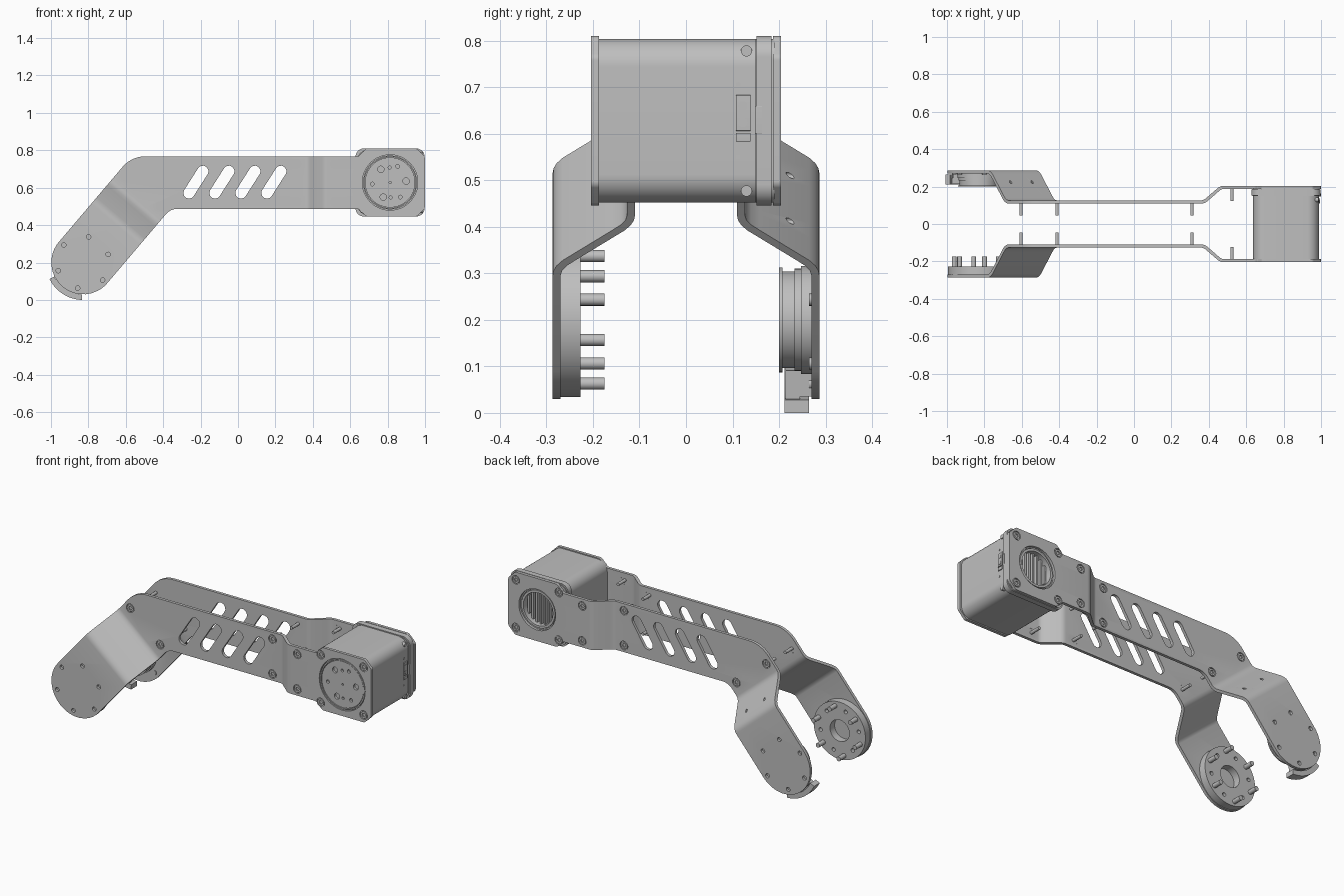
import bpy, bmesh
from math import sin, cos, pi, radians, degrees, atan2
from mathutils import Vector

if "Cube" in bpy.data.objects:
    bpy.data.objects.remove(bpy.data.objects["Cube"])

grey = bpy.data.materials.new("machined grey")
grey.use_nodes = True
grey.diffuse_color = (0.52, 0.52, 0.52, 1)
grey.node_tree.nodes["Principled BSDF"].inputs["Base Color"].default_value = grey.diffuse_color
parts = []

# Key positions in the x-z plane
JOINT = Vector((-0.828, 0.2))
ALONG = Vector((0.648, 0.762))
ACROSS = Vector((0.762, -0.648))
MOTOR = Vector((0.813, 0.628))
THICK = 0.017


# ---- outline helpers ----
def arc(c, r, a0, a1, n):
    return [Vector((c[0] + r * cos(radians(a0 + (a1 - a0) * i / n)),
                    c[1] + r * sin(radians(a0 + (a1 - a0) * i / n)))) for i in range(n + 1)]


def circle(c, r, n=32):
    return arc(c, r, 0, 360, n)[:-1]


def around(c, r, angles):
    return [Vector(c) + r * Vector((cos(radians(a)), sin(radians(a)))) for a in angles]


def fillet(corners, n=8):
    """Round each (x, z, radius) corner of a polygon."""
    out = []
    for i, (x, z, r) in enumerate(corners):
        p = Vector((x, z))
        a = (Vector(corners[i - 1][:2]) - p).normalized()
        b = (Vector(corners[(i + 1) % len(corners)][:2]) - p).normalized()
        half = a.angle(b) / 2
        d = r * cos(half) / sin(half)
        mid = p + (a + b).normalized() * r / sin(half)
        s, e = p + a * d - mid, p + b * d - mid
        for k in range(n + 1):
            out.append(mid + s.lerp(e, k / n).normalized() * r)
    return out


def rect(x0, x1, z0, z1, r):
    return fillet([(x0, z0, r), (x1, z0, r), (x1, z1, r), (x0, z1, r)])


def slot(c, v, r):
    a = degrees(atan2(v.y, v.x))
    return arc(c + v, r, a - 90, a + 90, 8) + arc(c - v, r, a + 90, a + 270, 8)


def sector(r0, r1, a0, a1):
    return arc(JOINT, r1, a0, a1, 20) + arc(JOINT, r0, a1, a0, 20)


# ---- sheet bending ----
def ramp(t, a, b, c=0.25):
    q = min(max((t - a) / (b - a), 0), 1)
    if q < c:
        return q * q / (2 * c * (1 - c))
    if q > 1 - c:
        return 1 - (1 - q) ** 2 / (2 * c * (1 - c))
    return (q - c / 2) / (1 - c)


LEG_BEND, MOTOR_BEND = (0.27, 0.44), (0.36, 0.48)


def sheet_y(p):
    t = (p - JOINT).dot(ALONG)
    return 0.118 + 0.16 * (1 - ramp(t, *LEG_BEND)) + 0.078 * ramp(p.x, *MOTOR_BEND)


def sheet_half(p):
    """Half the sheet thickness measured along y, larger on slopes."""
    h = 0.002
    gx, gz = ((sheet_y(p + d) - sheet_y(p - d)) / (2 * h) for d in (Vector((h, 0)), Vector((0, h))))
    return THICK / 2 * (1 + gx * gx + gz * gz) ** 0.5


# ---- solid builder: filled outline with holes, extruded along y ----
def slab(name, loops, y0, y1, bend_side=0):
    cu = bpy.data.curves.new(name, 'CURVE')
    cu.dimensions, cu.fill_mode = '2D', 'BOTH'
    for loop in loops:
        sp = cu.splines.new('POLY')
        sp.points.add(len(loop) - 1)
        for pt, p in zip(sp.points, loop):
            pt.co = (p[0], p[1], 0, 1)
        sp.use_cyclic_u = True
    tmp = bpy.data.objects.new("outline", cu)
    bpy.context.collection.objects.link(tmp)
    dg = bpy.context.evaluated_depsgraph_get()
    me = bpy.data.meshes.new_from_object(tmp.evaluated_get(dg))
    bpy.data.objects.remove(tmp)
    bm = bmesh.new()
    bm.from_mesh(me)
    bmesh.ops.remove_doubles(bm, verts=bm.verts, dist=1e-5)
    if bend_side:
        for i in (0, .08, .16, .25, .75, .84, .92, 1):
            t = LEG_BEND[0] + i * (LEG_BEND[1] - LEG_BEND[0])
            x = MOTOR_BEND[0] + i * (MOTOR_BEND[1] - MOTOR_BEND[0])
            for co, no in ((JOINT + ALONG * t, ALONG), (Vector((x, 0)), Vector((1, 0)))):
                bmesh.ops.bisect_plane(bm, geom=bm.verts[:] + bm.edges[:] + bm.faces[:],
                                       plane_co=co.to_3d(), plane_no=no.to_3d(), dist=1e-5)
    new = bmesh.ops.extrude_face_region(bm, geom=bm.faces[:])["geom"]
    far = {g for g in new if isinstance(g, bmesh.types.BMVert)}
    for v in bm.verts:
        p = v.co.to_2d()
        y = y1 if v in far else y0
        if bend_side:
            y = bend_side * (sheet_y(p) + sheet_half(p) * (1 if v in far else -1))
        v.co = (p.x, y, p.y)
    bmesh.ops.recalc_face_normals(bm, faces=bm.faces)
    bm.to_mesh(me)
    bm.free()
    me.materials.clear()
    me.materials.append(grey)
    ob = bpy.data.objects.new(name, me)
    bpy.context.collection.objects.link(ob)
    parts.append(ob)


# ---- side plates ----
end = JOINT - ALONG * 0.17
e1, e2 = end - ACROSS * 0.17, end + ACROSS * 0.17
outline = fillet([(e1.x, e1.y, 0.1695), (e2.x, e2.y, 0.1695),
                  (-0.361, 0.487, 0.08), (0.645, 0.487, 0.02), (0.685, 0.446, 0.02),
                  (0.955, 0.446, 0.02), (0.999, 0.49, 0.02), (0.999, 0.766, 0.02),
                  (0.955, 0.81, 0.02), (0.685, 0.81, 0.02), (0.645, 0.768, 0.02),
                  (-0.569, 0.768, 0.16)], 10)
standoffs = [(-0.604, 0.663), (-0.412, 0.503)] + [(x, z) for x in (0.31, 0.524) for z in (0.525, 0.727)]
corners = [(x, z) for x in (0.674, 0.95) for z in (0.488, 0.765)]
bolt_spots = around(JOINT, 0.14, range(18, 378, 60))
holes = [slot(Vector((-0.225 + 0.139 * i, 0.63)), Vector((0.037, 0.058)), 0.03) for i in range(4)]
holes += [circle(p, 0.012, 16) for p in bolt_spots]
holes += [circle(p, 0.025, 24) for p in standoffs + corners]
bend_holes = [circle(JOINT + ALONG * 0.345 + ACROSS * s, 0.007, 12) for s in (-0.073, 0.078)]
slab("front_side_plate", [outline, circle(MOTOR, 0.148, 48)] + holes, 0, 0, -1)
slab("back_side_plate", [outline, circle(MOTOR, 0.118, 48)] + holes + bend_holes, 0, 0, 1)

# ---- countersunk screws and standoffs on both plates ----
for side, word in ((-1, "front"), (1, "back")):
    for p in standoffs + corners:
        y = sheet_y(Vector(p))
        slab(word + "_screw_seat", [circle(p, 0.025, 24)], side * (y - 0.008), side * (y + 0.002))
        slab(word + "_screw_head", [circle(p, 0.02, 24), circle(p, 0.011, 6)],
             side * (y + 0.001), side * (y + 0.008))
        if p in standoffs:
            slab(word + "_standoff", [circle(p, 0.009, 16)], side * (y - 0.072), side * y)

# ---- motor ----
slab("motor_body", [rect(0.637, 0.988, 0.452, 0.804, 0.06)], -0.188, 0.15)
slab("motor_flange", [rect(0.628, 0.998, 0.446, 0.81, 0.045), circle(MOTOR, 0.105, 48)], 0.152, 0.184)
slab("flange_seam", [rect(0.634, 0.992, 0.452, 0.804, 0.045), circle(MOTOR, 0.112, 48)], 0.149, 0.19)
slab("back_bore_ring", [circle(MOTOR, 0.108, 48), circle(MOTOR, 0.095, 48)], 0.15, 0.196)
for i in range(-3, 4):
    h = (0.095 ** 2 - (0.026 * i) ** 2) ** 0.5
    x = MOTOR.x + 0.026 * i
    slab("cooling_fin", [rect(x - 0.006, x + 0.006, MOTOR.y - h, MOTOR.y + h, 0.002)], 0.148, 0.172)
disc_holes = [circle(p, 0.017, 20) for p in around(MOTOR, 0.086, (5, 125, 245))]
disc_holes += [circle(p, 0.010, 16) for p in around(MOTOR, 0.095, (65, 185, 305))]
disc_holes += [circle(p, 0.008, 16) for p in around(MOTOR, 0.08, (92, 272))] + [circle(MOTOR, 0.006, 12)]
slab("output_disc", [circle(MOTOR, 0.134, 48)] + disc_holes, -0.201, -0.186)
slab("output_rim", [circle(MOTOR, 0.144, 48), circle(MOTOR, 0.137, 48)], -0.203, -0.186)

# ---- connectors on the motor side ----
slab("power_socket", [rect(0.98, 0.993, 0.606, 0.683, 0.002)], 0.107, 0.139)
slab("signal_socket", [rect(0.98, 0.993, 0.583, 0.602, 0.002)], 0.107, 0.139)
slab("flange_tab", [rect(0.98, 0.9985, 0.6, 0.66, 0.002)], 0.148, 0.163)
for name, y, z, r, x in (("side_screw", 0.13, 0.778, 0.012, 0.977), ("side_screw", 0.13, 0.477, 0.012, 0.977),
                         ("socket_pin", 0.122, 0.66, 0.01, 0.985), ("socket_pin", 0.122, 0.624, 0.01, 0.985),
                         ("side_dot", 0.112, 0.706, 0.005, 0.98), ("side_dot", 0.112, 0.55, 0.005, 0.98)):
    bpy.ops.mesh.primitive_cylinder_add(vertices=16, radius=r, depth=0.02, location=(x, y, z),
                                        rotation=(0, pi / 2, 0))
    ob = bpy.context.object
    ob.name = name
    ob.data.materials.append(grey)
    parts.append(ob)

# ---- front joint: drive disc with pins ----
between = [circle(p, 0.011, 16) for p in around(JOINT, 0.125, range(48, 408, 60))]
slab("drive_disc", [circle(JOINT, 0.166, 64), circle(JOINT, 0.062, 40)] + between, -0.27, -0.227)
for p in bolt_spots:
    slab("drive_pin", [circle(p, 0.013, 16)], -0.272, -0.175)
    slab("bearing_bolt", [circle(p, 0.013, 16)], 0.264, 0.272)

# ---- back joint: stepped bearing and guard ----
for name, r, y0, y1 in (("bearing_lip", 0.113, 0.2, 0.207), ("bearing_race", 0.104, 0.206, 0.234),
                        ("bearing_shoulder", 0.11, 0.233, 0.248), ("bearing_base", 0.116, 0.247, 0.271)):
    slab(name, [circle(JOINT, r, 48), circle(JOINT, 0.078, 40)], y0, y1)
slab("guard_lip", [sector(0.172, 0.2, 206, 268)], 0.212, 0.264)
slab("guard_web", [sector(0.11, 0.174, 212, 262)], 0.214, 0.245)
slab("guard_mount", [sector(0.11, 0.166, 212, 262)], 0.244, 0.27)

# ---- finish: smooth curved walls, keep edges sharp ----
bpy.ops.object.select_all(action='DESELECT')
for ob in parts:
    ob.select_set(True)
bpy.context.view_layer.objects.active = parts[0]
bpy.ops.object.shade_smooth_by_angle(angle=radians(30))
